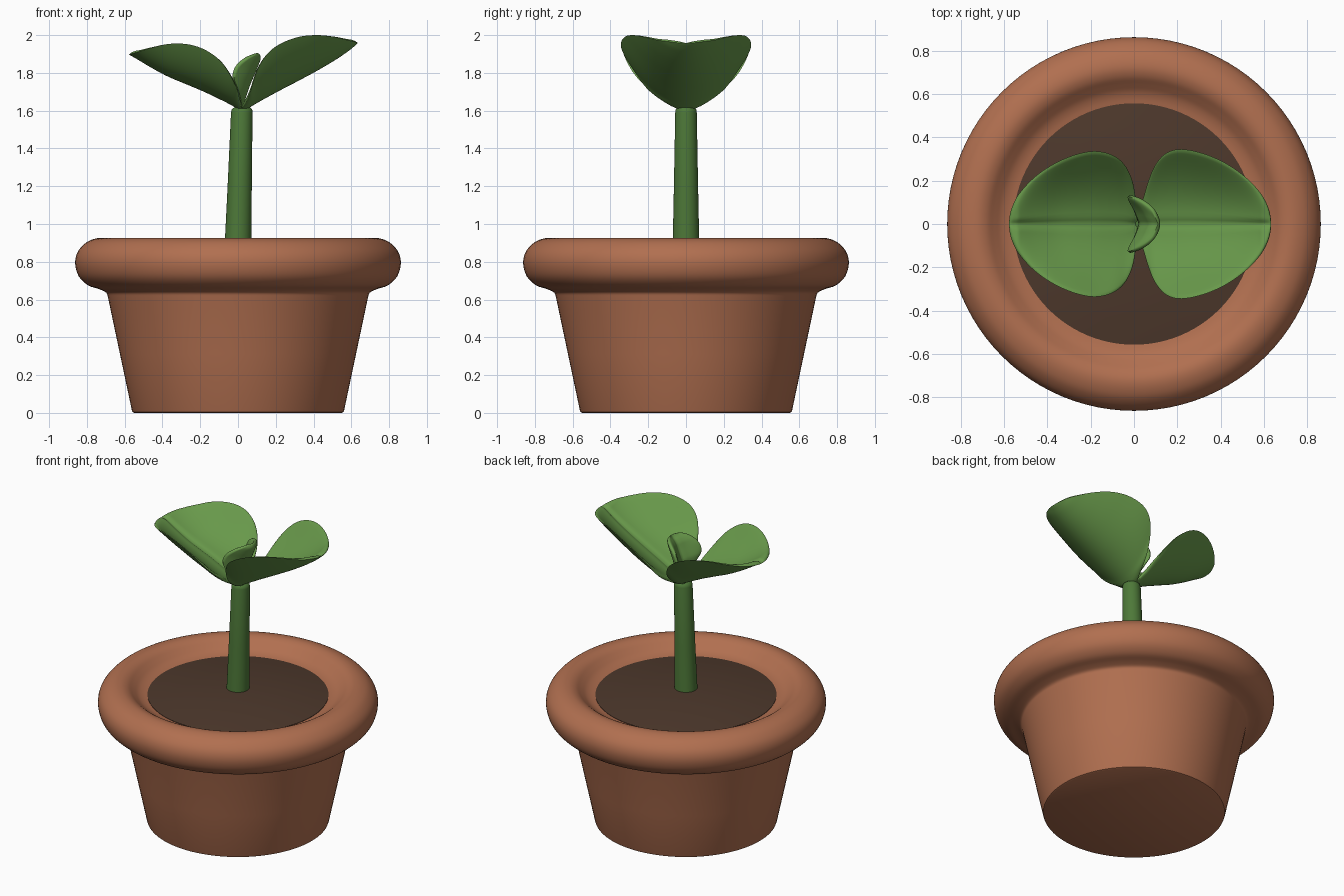
import bpy, bmesh, math
from mathutils import Vector


def material(name, rgb):
    m = bpy.data.materials.new(name)
    m.diffuse_color = (*rgb, 1)
    return m


CLAY = material("clay", (0.44, 0.16, 0.08))
EARTH = material("earth", (0.075, 0.04, 0.025))
LEAF = material("leaf_green", (0.14, 0.32, 0.07))
STEM = material("stem_green", (0.075, 0.19, 0.04))


def loft(name, rings, mat, angle=40):
    """Skin a list of closed rings and cap both ends."""
    bm = bmesh.new()
    loops = [[bm.verts.new(p) for p in ring] for ring in rings]
    n = len(loops[0])
    for a, b in zip(loops, loops[1:]):
        for i in range(n):
            j = (i + 1) % n
            bm.faces.new((a[i], a[j], b[j], b[i]))
    bm.faces.new(loops[0][::-1])
    bm.faces.new(loops[-1])
    bmesh.ops.remove_doubles(bm, verts=bm.verts, dist=0.0002)
    bmesh.ops.recalc_face_normals(bm, faces=bm.faces)
    me = bpy.data.meshes.new(name)
    bm.to_mesh(me)
    bm.free()
    me.materials.append(mat)
    ob = bpy.data.objects.new(name, me)
    bpy.context.collection.objects.link(ob)
    bpy.ops.object.select_all(action='DESELECT')
    ob.select_set(True)
    bpy.context.view_layer.objects.active = ob
    bpy.ops.object.shade_smooth_by_angle(angle=math.radians(angle))
    return ob


def circle(r, z, x=0.0, n=96):
    return [(x + r * math.cos(math.tau * i / n), r * math.sin(math.tau * i / n), z)
            for i in range(n)]


def smooth_rows(rows, steps):
    """Catmull-Rom interpolation through rows of values."""
    rows = [Vector(r) for r in rows]
    pts = [2 * rows[0] - rows[1]] + rows + [2 * rows[-1] - rows[-2]]
    out = []
    for a, b, c, d in zip(pts, pts[1:], pts[2:], pts[3:]):
        for k in range(steps):
            t = k / steps
            out.append(0.5 * (2 * b + (c - a) * t + (2 * a - 5 * b + 4 * c - d) * t * t
                              + (3 * b - a - 3 * c + d) * t ** 3))
    return out + [rows[-1]]


# Pot: tapered wall, fat rolled rim, lip dipping to the soil
rim = smooth_rows([(0.688, 0.61), (0.698, 0.637), (0.735, 0.655), (0.795, 0.676),
                   (0.843, 0.723), (0.862, 0.79), (0.85, 0.85), (0.81, 0.897),
                   (0.765, 0.92), (0.72, 0.926), (0.68, 0.914), (0.645, 0.888),
                   (0.615, 0.866), (0.585, 0.853), (0.55, 0.845)], 4)
wall = [(0.55, 0.0), (0.558, 0.004), (0.562, 0.014), (0.625, 0.312)]
loft("pot", [circle(r, z) for r, z in wall + [tuple(p) for p in rim]], CLAY)

# Soil, gently domed towards the stem
dome = [(r, 0.895 - 0.046 * (r / 0.557) ** 2) for r in (0.557, 0.45, 0.34, 0.23, 0.12, 0.04)]
loft("soil", [circle(r, z) for r, z in [(0.553, 0.80)] + dome], EARTH)

# Stem, tapering and leaning slightly to the right
loft("stem", [circle(r, z, x, 32) for r, z, x in
              [(0.071, 0.86, -0.001), (0.064, 1.2, 0.009), (0.057, 1.59, 0.02),
               (0.054, 1.607, 0.021), (0.035, 1.622, 0.022)]], STEM, 60)


def leaf(name, rows, inward, thick, groove, power=2.0, across=44):
    """Cupped leaf; rows are (midrib x, midrib z, edge x, edge z, half width)."""
    inward = Vector(inward).normalized()
    rings = []
    for mx, mz, ex, ez, w in smooth_rows(rows, 5):
        w = max(w, 0.0)
        under, upper = [], []
        fade = min(1.0, w / 0.12)
        for i in range(across + 1):
            t = math.sin((i / across - 0.5) * math.pi) * 0.4 + (2 * i / across - 1) * 0.6
            k = abs(t) ** power
            p = Vector((mx + (ex - mx) * k, w * t, mz + (ez - mz) * k))
            h = thick * math.sqrt(max(0, 1 - t ** 4)) * fade
            h -= groove * fade * math.exp(-(w * t / 0.016) ** 2)
            under.append(p)
            upper.append(p + inward * h)
        rings.append(under + upper[-2:0:-1])
    return loft(name, rings, LEAF, 70)


# Two big seed leaves
leaf("right_leaf", [
    (0.015, 1.598, 0.02, 1.612, 0.05), (0.045, 1.607, 0.045, 1.65, 0.12),
    (0.07, 1.622, 0.07, 1.715, 0.205), (0.10, 1.64, 0.10, 1.81, 0.275),
    (0.15, 1.668, 0.15, 1.895, 0.328), (0.22, 1.706, 0.22, 1.952, 0.345),
    (0.32, 1.758, 0.32, 1.99, 0.325), (0.42, 1.812, 0.42, 2.0, 0.282),
    (0.51, 1.865, 0.51, 1.99, 0.22), (0.58, 1.912, 0.58, 1.973, 0.148),
    (0.615, 1.94, 0.615, 1.965, 0.088), (0.629, 1.953, 0.629, 1.959, 0.04),
    (0.633, 1.959, 0.633, 1.959, 0.0)], (-0.35, 0, 1), 0.03, 0.014)
leaf("left_leaf", [
    (0.025, 1.598, 0.02, 1.612, 0.05), (0.0, 1.607, 0.005, 1.655, 0.12),
    (-0.02, 1.62, -0.01, 1.72, 0.205), (-0.05, 1.637, -0.045, 1.795, 0.275),
    (-0.10, 1.662, -0.10, 1.87, 0.318), (-0.18, 1.70, -0.18, 1.925, 0.336),
    (-0.27, 1.738, -0.27, 1.952, 0.32), (-0.37, 1.78, -0.37, 1.953, 0.277),
    (-0.46, 1.828, -0.46, 1.932, 0.215), (-0.53, 1.87, -0.53, 1.911, 0.14),
    (-0.56, 1.887, -0.56, 1.902, 0.085), (-0.573, 1.894, -0.573, 1.897, 0.04),
    (-0.577, 1.896, -0.577, 1.896, 0.0)], (0.35, 0, 1), 0.03, 0.014)

# Small young leaf curling up between them
leaf("young_leaf", [
    (0.025, 1.61, 0.02, 1.615, 0.015), (0.036, 1.65, 0.015, 1.66, 0.055),
    (0.052, 1.70, 0.0, 1.715, 0.10), (0.07, 1.75, -0.02, 1.772, 0.13),
    (0.092, 1.80, -0.003, 1.828, 0.13), (0.11, 1.845, 0.045, 1.87, 0.11),
    (0.12, 1.875, 0.088, 1.893, 0.075), (0.117, 1.895, 0.105, 1.901, 0.035),
    (0.11, 1.903, 0.11, 1.903, 0.0)], (-0.85, 0, 0.5), 0.05, 0.01, across=24)
